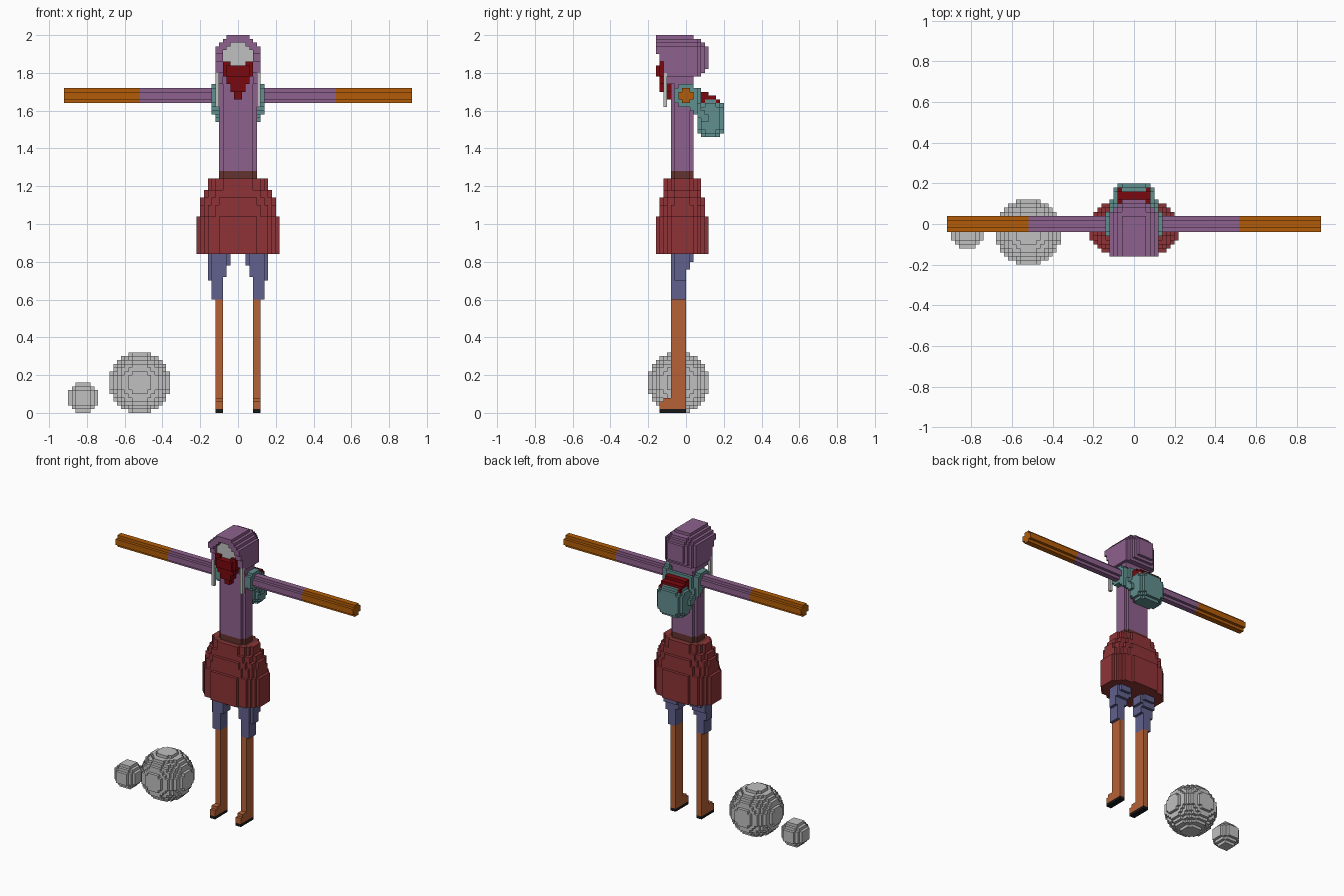
import bpy
import math

V = 0.02          # edge of one cube
taken = set()     # cells already used by an earlier part

cube = bpy.data.objects.get("Cube")
if cube:
    bpy.data.objects.remove(cube, do_unlink=True)


def colour(name, r, g, b):
    lin = [(c / 255 / 12.92) if c < 11 else ((c / 255 + 0.055) / 1.055) ** 2.4 for c in (r, g, b)]
    m = bpy.data.materials.new(name)
    m.use_nodes = True
    m.diffuse_color = (*lin, 1)
    bsdf = m.node_tree.nodes["Principled BSDF"]
    bsdf.inputs["Base Color"].default_value = (*lin, 1)
    bsdf.inputs["Roughness"].default_value = 0.9
    return m


PURPLE = colour("purple cloth", 142, 97, 142)
ORANGE = colour("orange sleeve", 178, 92, 8)
TAN = colour("rust boot", 182, 97, 54)
RED = colour("red skirt cloth", 142, 52, 54)
BROWN = colour("brown belt", 100, 50, 46)
BLUE = colour("slate blue cloth", 97, 97, 142)
TEAL = colour("teal canvas", 97, 142, 142)
CRIMSON = colour("dark crimson", 122, 8, 14)
GREY = colour("light grey", 192, 192, 192)
BLACK = colour("black sole", 24, 24, 24)

# the six sides of a cell: step to the neighbour and corner offsets
SIDES = [((1, 0, 0), [(1, 0, 0), (1, 1, 0), (1, 1, 1), (1, 0, 1)]),
         ((-1, 0, 0), [(0, 0, 0), (0, 0, 1), (0, 1, 1), (0, 1, 0)]),
         ((0, 1, 0), [(0, 1, 0), (0, 1, 1), (1, 1, 1), (1, 1, 0)]),
         ((0, -1, 0), [(0, 0, 0), (1, 0, 0), (1, 0, 1), (0, 0, 1)]),
         ((0, 0, 1), [(0, 0, 1), (1, 0, 1), (1, 1, 1), (0, 1, 1)]),
         ((0, 0, -1), [(0, 0, 0), (0, 1, 0), (1, 1, 0), (1, 0, 0)])]


def part(name, mat, x, y, z, test=lambda x, y, z: True):
    """Fill the box given by three ranges with cubes wherever test is true."""
    spans = [range(round(a / V), round(b / V)) for a, b in (x, y, z)]
    cells = {(i, j, k) for i in spans[0] for j in spans[1] for k in spans[2]
             if (i, j, k) not in taken
             and test((i + .5) * V, (j + .5) * V, (k + .5) * V)}
    taken.update(cells)
    ids, verts, faces = {}, [], []
    for c in sorted(cells):
        for step, corners in SIDES:
            if tuple(a + b for a, b in zip(c, step)) in cells:
                continue
            face = []
            for o in corners:
                p = tuple(a + b for a, b in zip(c, o))
                if p not in ids:
                    ids[p] = len(verts)
                    verts.append([a * V for a in p])
                face.append(ids[p])
            faces.append(face)
    me = bpy.data.meshes.new(name)
    me.from_pydata(verts, [], faces)
    me.materials.append(mat)
    ob = bpy.data.objects.new(name, me)
    bpy.context.collection.objects.link(ob)
    return ob


def step(z, table):
    """Value of the first row whose lower height is under z."""
    return next(row[1:] for row in table if z > row[0])


# balls on the ground
for name, bx, r in (("large_ball", -0.52, 0.16), ("small_ball", -0.82, 0.08)):
    part(name, GREY, (bx - r, bx + r), (-0.04 - r, -0.04 + r), (0, 2 * r),
         lambda x, y, z: math.dist((x, y, z), (bx, -0.04, r)) < r + 0.002)

# legs: sole, boot with toe, breeches
for side, s in (("left", 1), ("right", -1)):
    def span(a, b):
        return (a, b) if s > 0 else (-b, -a)
    part(side + "_sole", BLACK, span(0.08, 0.12), (-0.14, 0), (0, 0.02))
    part(side + "_boot", TAN, span(0.08, 0.12), (-0.14, 0), (0.02, 0.60),
         lambda x, y, z: y > -0.08 or z < (0.06 if y < -0.12 else 0.08))

    def breeches(x, y, z):
        x = abs(x)
        if z < 0.70:
            return 0.08 < x < 0.14 and y < 0
        inner = 0.04 if z > 0.78 else 0.06 if z > 0.72 else 0.08
        back = 0.04 if z > 0.80 else 0.02 if z > 0.76 else 0
        corner = (x > 0.14 or x < 0.06) and (y < -0.06 or y > 0.02)
        return x > inner and y < back and not corner
    part(side + "_breeches", BLUE, span(0.04, 0.16), (-0.08, 0.04), (0.60, 0.84), breeches)

    # arm with a long coloured sleeve end
    def rod(x, y, z):
        return abs(y) + abs(z - 1.68) < 0.05
    part(side + "_arm", PURPLE, span(0.08, 0.52), (-0.04, 0.04), (1.64, 1.72), rod)
    part(side + "_sleeve", ORANGE, span(0.52, 0.92), (-0.04, 0.04), (1.64, 1.72), rod)


# belt and bell-shaped skirt
def oval(table, power):
    def test(x, y, z):
        w, d = step(z, table)
        return abs(x / w) ** power + abs((y + 0.02) / d) ** power < 1
    return test


part("belt", BROWN, (-0.14, 0.14), (-0.10, 0.06), (1.20, 1.28),
     oval([(1.24, 0.10, 0.06), (1.20, 0.122, 0.08)], 3))
part("skirt", RED, (-0.22, 0.22), (-0.16, 0.12), (0.84, 1.24),
     oval([(1.18, 0.162, 0.10), (1.14, 0.182, 0.11), (1.10, 0.20, 0.122),
           (1.04, 0.21, 0.13), (0.84, 0.222, 0.142)], 2.3))

# torso
part("torso", PURPLE, (-0.10, 0.10), (-0.08, 0.04), (1.28, 1.78),
     lambda x, y, z: abs(x) + max(abs(y + 0.02) - 0.02, 0) < 0.105)

# face and pointed beard
part("face", GREY, (-0.08, 0.08), (-0.12, -0.06), (1.84, 1.96),
     lambda x, y, z: abs(x) < (0.04 if z > 1.94 else 0.06 if z > 1.92 else 0.08))


def beard(x, y, z):
    w, front = step(z, [(1.84, 0.08, -0.14), (1.78, 0.08, -0.16), (1.74, 0.06, -0.14),
                        (1.70, 0.04, -0.14), (1.66, 0.02, -0.12)])
    if z > 1.84 and abs(x) < 0.04:
        return False
    return abs(x) < w and y > front and (y > -0.14 or abs(x) < 0.06)


part("beard", CRIMSON, (-0.08, 0.08), (-0.16, -0.08), (1.66, 1.86), beard)

# hair locks hanging beside the face
for side, a in (("left", 0.10), ("right", -0.12)):
    part(side + "_hair_lock", GREY, (a, a + 0.02), (-0.12, -0.10), (1.62, 1.80))


# hood with an arched opening
def hood(x, y, z):
    w, front, back = step(z, [(1.98, 0.06, -0.16, 0.04), (1.96, 0.08, -0.16, 0.08),
                              (1.94, 0.10, -0.16, 0.10), (1.90, 0.12, -0.16, 0.12),
                              (1.86, 0.12, -0.14, 0.12), (1.82, 0.12, -0.12, 0.12),
                              (1.80, 0.12, -0.12, 0.10), (1.78, 0.12, -0.10, 0.08),
                              (1.74, 0.10, -0.10, 0.04)])
    opening = abs(x) < (0.04 if z > 1.94 else 0.06 if z > 1.92 else 0.08)
    if opening and z < 1.96 and y < -0.08:
        return False
    return front < y < back and abs(x) < w - max(0, y - 0.05) + 0.001


part("hood", PURPLE, (-0.12, 0.12), (-0.16, 0.12), (1.74, 2.0), hood)


# backpack: bag, contents, flap and shoulder straps
def bag(x, y, z):
    return abs(x / 0.105) ** 3 + abs((y - 0.13) / 0.072) ** 3 + abs((z - 1.56) / 0.104) ** 3 < 1


part("backpack", TEAL, (-0.12, 0.12), (0.06, 0.20), (1.46, 1.66), bag)
part("backpack_contents", CRIMSON, (-0.08, 0.08), (0.08, 0.18), (1.62, 1.70),
     lambda x, y, z: z < (1.70 if y < 0.12 else 1.68 if y < 0.16 else 1.66))
part("backpack_flap", TEAL, (-0.10, 0.10), (0.06, 0.08), (1.62, 1.72))


def strap(x, y, z):
    ring = math.hypot(y, z - 1.68) < 0.066
    tail = y > 0.02 and abs(z - (1.68 - 1.2 * y)) < 0.035
    return ring or (tail and abs(x) < (0.14 if y < 0.06 else 0.12))


for side, a in (("left", 0.10), ("right", -0.14)):
    part(side + "_strap", TEAL, (a, a + 0.04), (-0.06, 0.12), (1.54, 1.74), strap)
